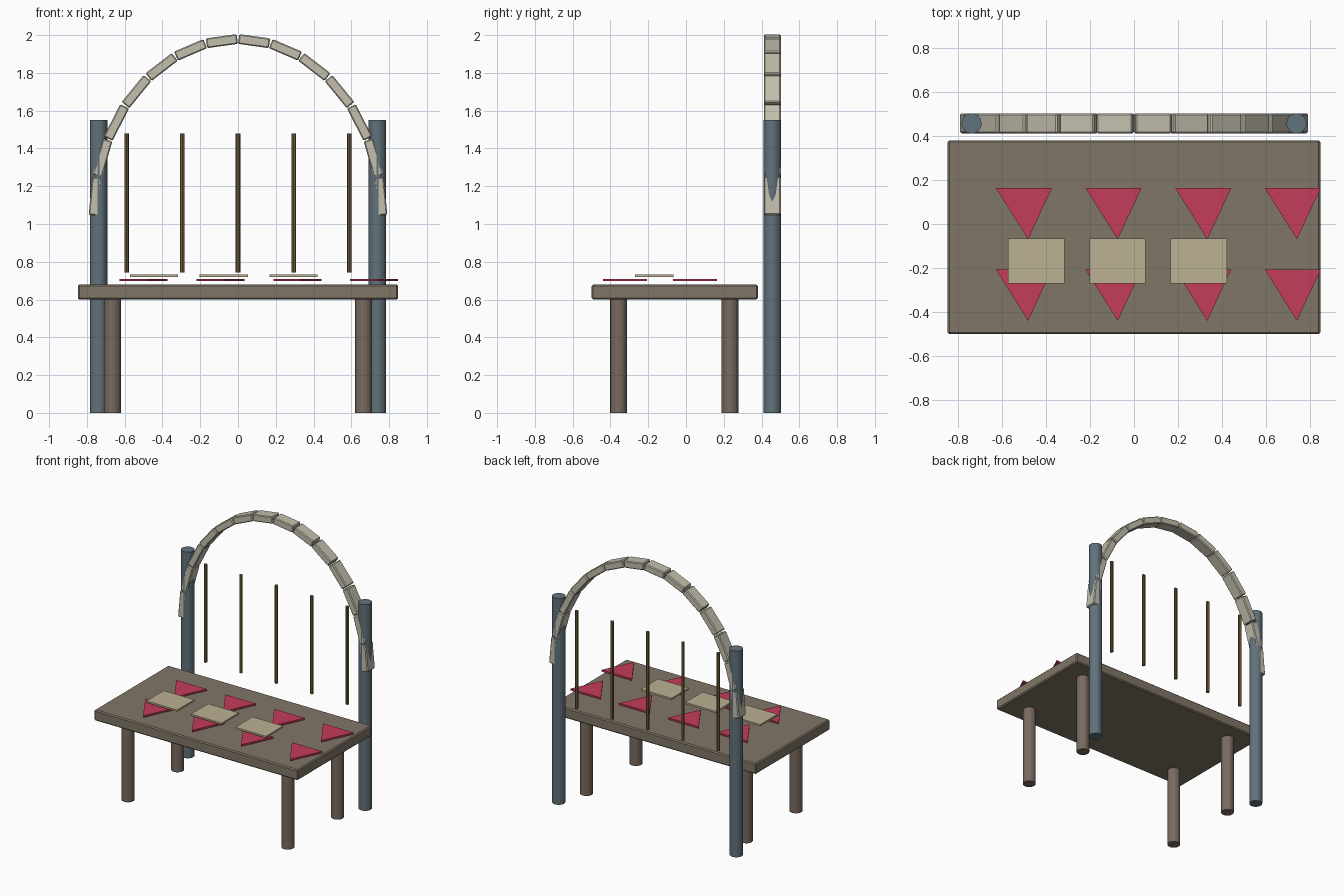
import bpy, bmesh, math
from mathutils import Matrix, Vector

if "Cube" in bpy.data.objects:
    bpy.data.objects.remove(bpy.data.objects["Cube"])


def material(name, r, g, b):
    m = bpy.data.materials.new(name)
    m.diffuse_color = (r, g, b, 1)
    m.use_nodes = True
    m.node_tree.nodes["Principled BSDF"].inputs["Base Color"].default_value = m.diffuse_color
    return m


WOOD = material("table wood", 0.22, 0.18, 0.135)
LEG = material("leg wood", 0.19, 0.145, 0.115)
SLATE = material("slate", 0.12, 0.17, 0.2)
STONE = material("pale stone", 0.55, 0.52, 0.42)
ROD = material("rod brown", 0.2, 0.13, 0.05)
RED = material("crimson", 0.55, 0.045, 0.105)
BEIGE = material("beige", 0.5, 0.44, 0.29)


def finish(name, bm, mat, bevel=0):
    bmesh.ops.recalc_face_normals(bm, faces=bm.faces)
    me = bpy.data.meshes.new(name)
    bm.to_mesh(me)
    bm.free()
    me.materials.append(mat)
    ob = bpy.data.objects.new(name, me)
    bpy.context.collection.objects.link(ob)
    if bevel:
        mod = ob.modifiers.new("edge bevel", "BEVEL")
        mod.width = bevel
        mod.segments = 1
    return ob


def box(name, centre, size, mat, bevel=0, tilt=0):
    bm = bmesh.new()
    bmesh.ops.create_cube(bm, size=1, matrix=Matrix.Diagonal((*size, 1)))
    ob = finish(name, bm, mat, bevel)
    ob.location = centre
    ob.rotation_euler.y = tilt
    return ob


def post(name, x, y, z0, z1, r, sides, mat):
    bm = bmesh.new()
    bmesh.ops.create_cone(bm, cap_ends=True, segments=sides,
                          radius1=r, radius2=r, depth=z1 - z0)
    ob = finish(name, bm, mat)
    ob.location = (x, y, (z0 + z1) / 2)
    return ob


def prism(name, outline, origin, height, mat):
    bm = bmesh.new()
    face = bm.faces.new([bm.verts.new((x, y, 0)) for x, y in outline])
    top = bmesh.ops.extrude_face_region(bm, geom=[face])["geom"]
    bmesh.ops.translate(bm, vec=(0, 0, height),
                        verts=[v for v in top if isinstance(v, bmesh.types.BMVert)])
    ob = finish(name, bm, mat)
    ob.location = origin
    return ob


# Table
box("table_top", (0, -0.06, 0.64), (1.694, 0.88, 0.08), WOOD, 0.008)
for sx, side in ((-1, "left"), (1, "right")):
    post(f"front_leg_{side}", sx * 0.665, -0.357, 0, 0.6, 0.045, 16, LEG)
    post(f"back_leg_{side}", sx * 0.665, 0.233, 0, 0.6, 0.045, 16, LEG)
    # Tall arch posts
    post(f"arch_post_{side}", sx * 0.738, 0.457, 0, 1.55, 0.046, 16, SLATE)

# Arch blocks along a half ellipse
N = 14
arch = [Vector((0.76 * math.cos(math.pi * t / N), 0.457,
                1.042 + 0.932 * math.sin(math.pi * t / N)))
        for t in [i / 2 for i in range(2 * N + 1)]]
for i in range(N):
    a, mid, b = arch[2 * i:2 * i + 3]
    d = b - a
    box(f"arch_block_{i + 1}", mid, (d.length * 0.965, 0.09, 0.052),
        STONE, 0.006, math.atan2(-d.z, d.x))

# Hanging rods
for i in range(5):
    post(f"hanging_rod_{i + 1}", -0.59 + 0.295 * i, 0.457, 0.742, 1.478, 0.012, 8, ROD)

# Triangular pennants laid over the table
for row, y in enumerate((0.163, -0.207)):
    for col in range(4):
        prism(f"pennant_{row + 1}_{col + 1}", [(0, 0), (0.146, -0.233), (0.254, 0)],
              (-0.627 + 0.407 * col, y, 0.697), 0.013, RED)

# Flat rectangular cards
for i in range(3):
    box(f"card_{i + 1}", (-0.444 + 0.369 * i, -0.168, 0.7265), (0.255, 0.204, 0.013), BEIGE)
